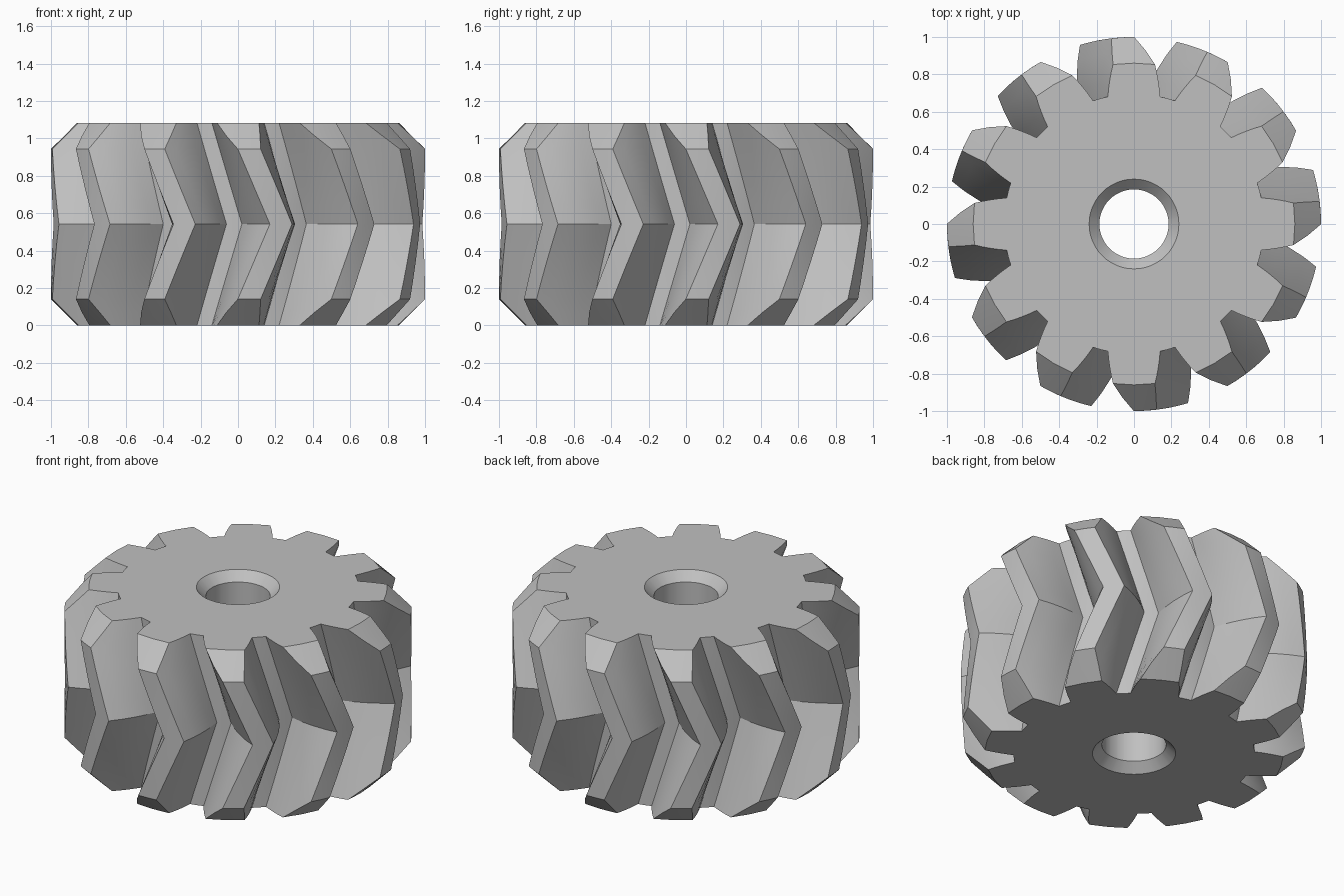
import bpy
import bmesh
from math import sin, cos, radians

cube = bpy.data.objects.get("Cube")
if cube:
    bpy.data.objects.remove(cube, do_unlink=True)

TEETH = 12
HEIGHT = 1.083
MID = HEIGHT / 2
CHAMFER = 0.14
ROOT, TIP = 0.695, 1.0
TWIST = 13.3          # degrees from each end face to the middle
BORE, BORE_RIM, SINK = 0.185, 0.24, 0.055
FLANK_STEPS = 5


def half_width(r):
    """Half angle of a tooth in degrees, narrowing slightly faster toward the tip."""
    t = (r - ROOT) / (TIP - ROOT)
    return 11.6 - 7.0 * t - 1.1 * t * t


def outline(z):
    """Gear outline as (angle, radius) pairs, with chamfered tips and V-shaped twist."""
    tip = min(TIP, TIP - CHAMFER + min(z, HEIGHT - z))
    twist = TWIST * (1 - abs(z - MID) / MID)
    radii = [ROOT + (tip - ROOT) * i / (FLANK_STEPS - 1) for i in range(FLANK_STEPS)]
    points = []
    for tooth in range(TEETH):
        centre = tooth * 360 / TEETH + twist
        points += [(centre - half_width(r), r) for r in radii]
        points.append((centre, tip))
        points += [(centre + half_width(r), r) for r in reversed(radii)]
        points.append((centre + 180 / TEETH, ROOT))
    return points


def add_ring(bm, points, z):
    return [bm.verts.new((r * cos(radians(a)), r * sin(radians(a)), z)) for a, r in points]


# Toothed outside, from the bottom face to the top face
bm = bmesh.new()
lower = [0, CHAMFER / 2, CHAMFER, 0.24, 0.34, 0.44]
levels = lower + [MID] + [HEIGHT - z for z in reversed(lower)]
rings = [add_ring(bm, outline(z), z) for z in levels]

# Countersunk bore, from the top face back down
angles = [a for a, r in outline(0)]
for r, z in [(BORE_RIM, HEIGHT), (BORE, HEIGHT - SINK), (BORE, SINK), (BORE_RIM, 0)]:
    rings.append(add_ring(bm, [(a, r) for a in angles], z))

# Join every ring to the next, closing the loop through the end faces
count = len(angles)
for i, ring in enumerate(rings):
    after = rings[(i + 1) % len(rings)]
    for j in range(count):
        k = (j + 1) % count
        bm.faces.new((ring[j], ring[k], after[k], after[j]))
bmesh.ops.recalc_face_normals(bm, faces=bm.faces)

mesh = bpy.data.meshes.new("herringbone_gear")
bm.to_mesh(mesh)
bm.free()
gear = bpy.data.objects.new("herringbone_gear", mesh)
bpy.context.collection.objects.link(gear)

# Plain grey metal
colour = (0.53, 0.53, 0.53, 1)
steel = bpy.data.materials.new("grey_steel")
steel.use_nodes = True
steel.diffuse_color = colour
steel.node_tree.nodes["Principled BSDF"].inputs["Base Color"].default_value = colour
mesh.materials.append(steel)

# Smooth flanks and bore, crisp tooth edges
bpy.ops.object.select_all(action="DESELECT")
gear.select_set(True)
bpy.context.view_layer.objects.active = gear
bpy.ops.object.shade_smooth_by_angle(angle=radians(25))
